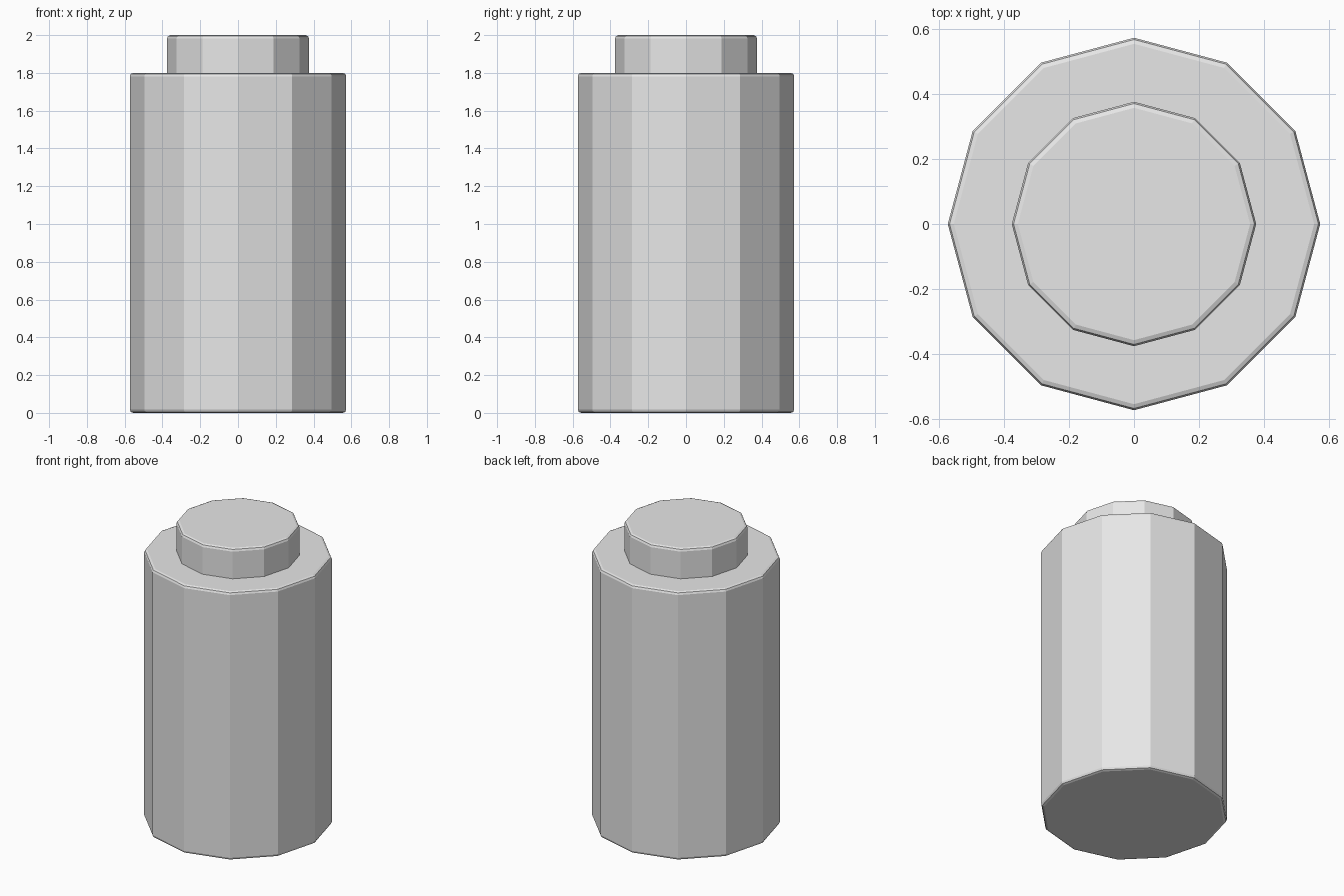
import bpy
import math

# Remove the default cube
cube = bpy.data.objects.get("Cube")
if cube:
    bpy.data.objects.remove(cube, do_unlink=True)

SIDES = 12

# Single grey material
grey = bpy.data.materials.new("light_grey")
grey.use_nodes = True
colour = (0.8, 0.8, 0.8, 1.0)
grey.diffuse_color = colour
grey.node_tree.nodes["Principled BSDF"].inputs["Base Color"].default_value = colour


def bevelled_drum(name, radius, bottom, top):
    """Twelve-sided flat-shaded cylinder with softened rims."""
    bpy.ops.mesh.primitive_cylinder_add(
        vertices=SIDES, radius=radius, depth=top - bottom,
        location=(0, 0, (bottom + top) / 2))
    drum = bpy.context.object
    drum.name = name
    drum.data.materials.append(grey)
    # Only the rims are sharp enough to be bevelled
    bevel = drum.modifiers.new("rim_bevel", "BEVEL")
    bevel.width = 0.018
    bevel.segments = 2
    bevel.limit_method = "ANGLE"
    bevel.angle_limit = math.radians(45)
    return drum


# Main body
bevelled_drum("body", 0.573, 0.0, 1.8)

# Narrow cap, seated slightly into the body
bevelled_drum("cap", 0.376, 1.76, 2.0)
